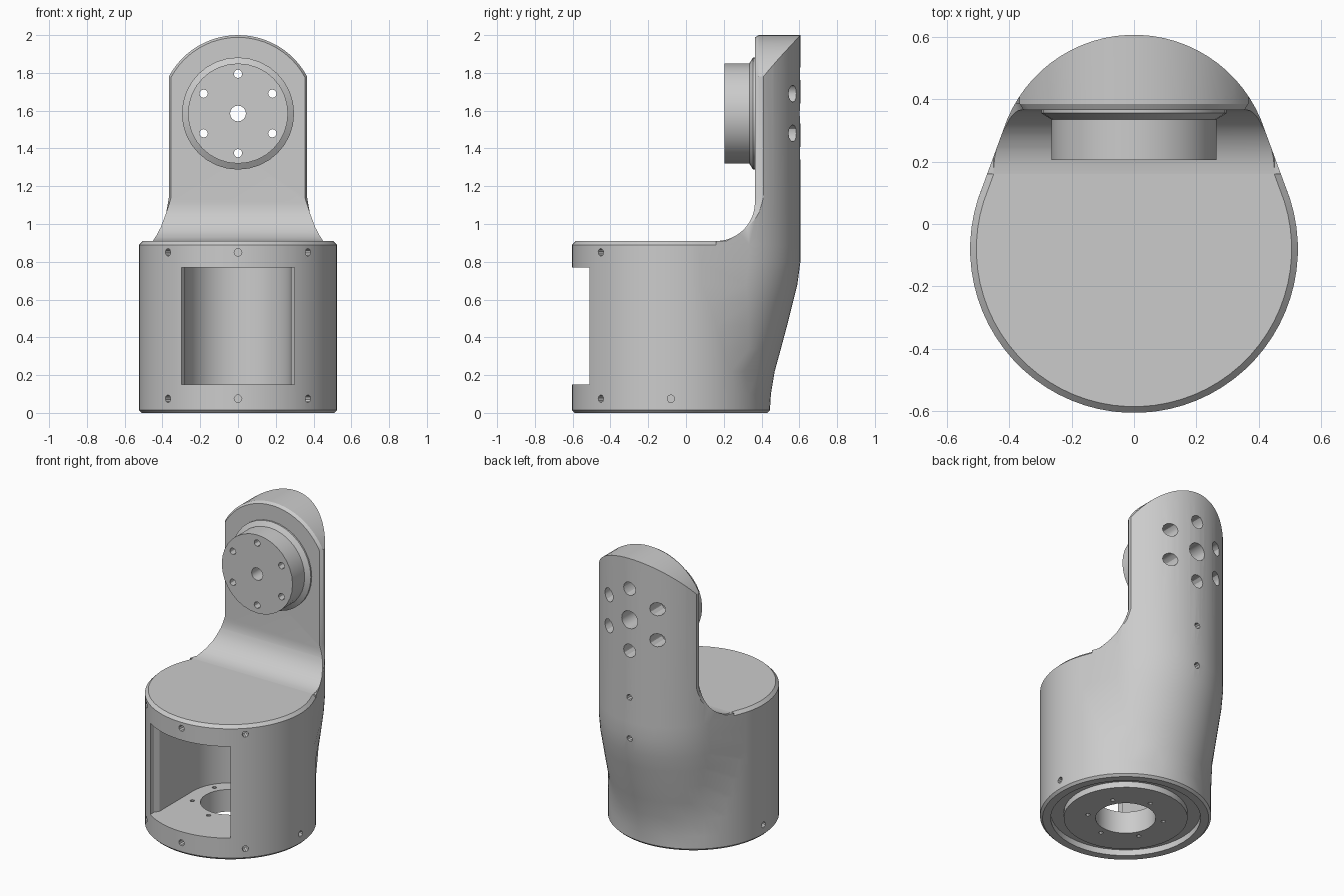
import bpy, bmesh, math
from math import sin, cos, pi, sqrt
from mathutils import Vector

if "Cube" in bpy.data.objects:
    bpy.data.objects.remove(bpy.data.objects["Cube"])

grey = bpy.data.materials.new("plain grey")
grey.use_nodes = True
grey.diffuse_color = (0.6, 0.6, 0.6, 1)
grey.node_tree.nodes["Principled BSDF"].inputs["Base Color"].default_value = (0.6, 0.6, 0.6, 1)

BASE_Y, BASE_R, ARM_R = -0.08, 0.525, 0.44
HUB_Z, PLATE_Y = 1.585, 0.365


def loft(name, rings, wrap=False):
    """Skin a list of equal-length point rings; cap the ends unless wrapped."""
    bm = bmesh.new()
    loops = [[bm.verts.new(p) for p in ring] for ring in rings]
    n = len(loops[0])
    pairs = list(zip(loops, loops[1:]))
    if wrap:
        pairs.append((loops[-1], loops[0]))
    else:
        bm.faces.new(loops[0])
        bm.faces.new(loops[-1])
    for a, b in pairs:
        for i in range(n):
            j = (i + 1) % n
            bm.faces.new((a[i], a[j], b[j], b[i]))
    bmesh.ops.recalc_face_normals(bm, faces=bm.faces)
    mesh = bpy.data.meshes.new(name)
    bm.to_mesh(mesh)
    bm.free()
    mesh.materials.append(grey)
    obj = bpy.data.objects.new(name, mesh)
    bpy.context.collection.objects.link(obj)
    return obj


def lathe(name, centre, direction, profile, sides=24, wrap=False):
    """Round solid from (distance along direction, radius) pairs."""
    d = Vector(direction).normalized()
    q = Vector((0, 0, 1)).rotation_difference(d)
    c = Vector(centre)
    rings = []
    for t, r in profile:
        rings.append([c + d * t + q @ Vector((r * cos(2 * pi * i / sides), r * sin(2 * pi * i / sides), 0))
                      for i in range(sides)])
    return loft(name, rings, wrap)


def rod(centre, direction, start, end, r, sides=16):
    return lathe("cutter", centre, direction, [(start, r), (end, r)], sides)


def boolean(obj, cutters, operation="DIFFERENCE"):
    for c in cutters:
        m = obj.modifiers.new("cut", "BOOLEAN")
        m.operation, m.solver, m.object = operation, "EXACT", c
        c.hide_render = True
    bpy.context.view_layer.update()
    dg = bpy.context.evaluated_depsgraph_get()
    mesh = bpy.data.meshes.new_from_object(obj.evaluated_get(dg))
    obj.modifiers.clear()
    obj.data = mesh
    for c in cutters:
        bpy.data.objects.remove(c)


def smooth(obj):
    obj.data.shade_smooth()
    obj.data.set_sharp_from_angle(angle=math.radians(30))


def outline(z, shift, inset=0, n=72):
    """Hull of the base circle and the arm circle moved back by shift."""
    pts = []
    for i in range(n):
        a = 2 * pi * (i + 0.5) / n
        rear = cos(a) * shift > BASE_R - ARM_R
        r, y = (ARM_R, BASE_Y + shift) if rear else (BASE_R, BASE_Y)
        pts.append((sin(a) * (r - inset), y + cos(a) * (r - inset), z))
    return pts


# Round housing that swells backwards into the arm
FULL = 0.246
levels = [(0, 0.085, 0.015), (0.015, 0.085, 0), (0.1, 0.09, 0), (0.22, 0.11, 0), (0.34, 0.143, 0),
          (0.46, 0.175, 0), (0.58, 0.205, 0), (0.68, 0.23, 0), (0.8, FULL, 0), (0.89, FULL, 0), (0.91, FULL, 0.02)]
housing = loft("housing", [outline(*lv) for lv in levels])

# Window and round-backed motor bay
bay = [(-0.3, -0.8), (0.3, -0.8), (0.3, -0.47), (0.28, -0.44)]
bay += [(0.28 * cos(pi * i / 24), BASE_Y + 0.28 * sin(pi * i / 24)) for i in range(25)]
bay += [(-0.28, -0.44), (-0.3, -0.47)]
cuts = [loft("cutter", [[(x, y, z) for x, y in bay] for z in (0.15, 0.77)])]

# Floor opening, its screw holes and the ring groove underneath
axis = (0, BASE_Y, 0)
cuts.append(rod(axis, (0, 0, 1), -0.1, 0.25, 0.185, 32))
for i in range(6):
    a = pi * i / 3 + pi / 6
    cuts.append(rod((0.235 * cos(a), BASE_Y + 0.235 * sin(a), 0), (0, 0, 1), -0.1, 0.25, 0.014, 10))
cuts.append(lathe("cutter", axis, (0, 0, 1),
                  [(-0.1, 0.38), (-0.1, 0.46), (0.04, 0.46), (0.04, 0.38)], 48, True))

# Small radial screw holes around both rims
for z, angles in ((0.85, (-45, 0, 45)), (0.075, (-90, -45, 0, 45, 90))):
    for deg in angles:
        a = math.radians(deg)
        cuts.append(rod((0, BASE_Y, z), (sin(a), -cos(a), 0), 0.47, 0.6, 0.02, 10))
cuts.append(rod((0, 0, 0.78), (0, 1, 0), 0.54, 0.7, 0.02, 10))
boolean(housing, cuts)
smooth(housing)

# Upright arm, rounded at the top with a chamfered front edge
arm = loft("arm", [outline(z, FULL) for z in (0.89, 2.1)])


def arm_front(y, o):
    half, r = 0.366 - o, 0.415 - o
    start = math.acos(half / r)
    side = [(0.6, 0.8), (0.6, 0.9), (0.45, 0.91), (0.41, 0.98), (0.38, 1.06), (half, 1.14)]
    arc = [start + (pi - 2 * start) * i / 24 for i in range(25)]
    pts = side + [(r * cos(a), HUB_Z + r * sin(a)) for a in arc] + [(-x, z) for x, z in reversed(side)]
    return [(x, y, z) for x, z in pts]


clip = loft("cutter", [arm_front(0.05, 0.012), arm_front(PLATE_Y, 0.012), arm_front(0.385, 0), arm_front(0.9, 0)])
boolean(arm, [clip], "INTERSECT")

# Concave sweep between the housing top and the arm face
F = 0.205
sweep = [(-1, 0.8), (PLATE_Y - F, 0.8)]
sweep += [(PLATE_Y - F + F * sin(pi * i / 24), 0.91 + F - F * cos(pi * i / 24)) for i in range(13)]
sweep += [(PLATE_Y, 2.2), (-1, 2.2)]
front_cut = loft("cutter", [[(x, y, z) for y, z in sweep] for x in (-1, 1)])


# Bolt circle shared by the arm and the hub
def bolt_cutters(r_bolt, r_centre, start, end):
    out = [rod((0, 0, HUB_Z), (0, 1, 0), start, end, r_centre)]
    for i in range(6):
        a = pi * i / 3 + pi / 2
        out.append(rod((0.21 * cos(a), 0, HUB_Z + 0.21 * sin(a)), (0, 1, 0), start, end, r_bolt, 12))
    return out


arm_cuts = [front_cut] + bolt_cutters(0.022, 0.042, 0.1, 0.8) + bolt_cutters(0.045, 0.06, 0.46, 0.81)
arm_cuts.append(rod((0, 0, 1.06), (0, 1, 0), 0.55, 0.7, 0.02, 10))
boolean(arm, arm_cuts)
smooth(arm)

# Drive hub on the arm face
hub = lathe("hub", (0, 0, HUB_Z), (0, 1, 0),
            [(0.205, 0.265), (0.335, 0.265), (0.355, 0.297), (PLATE_Y, 0.297)], 32)
boolean(hub, bolt_cutters(0.022, 0.042, 0.1, 0.5))
smooth(hub)
